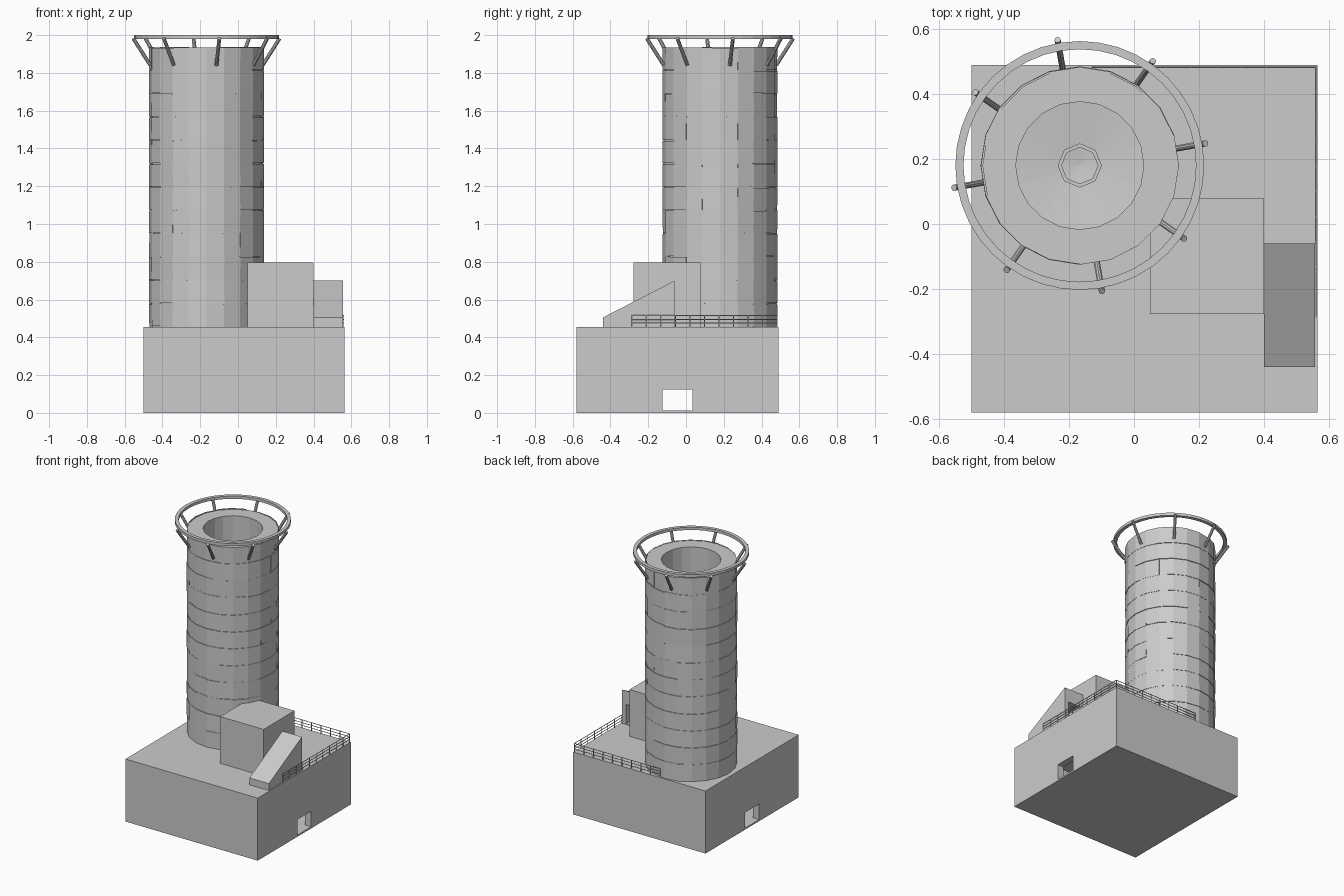
import bpy, bmesh, math, random
from mathutils import Vector

if "Cube" in bpy.data.objects:
    bpy.data.objects.remove(bpy.data.objects["Cube"])

random.seed(4)
CX, CY = -0.167, 0.18      # tower axis
DECK = 0.455               # top of the base


def make(name, bm):
    bmesh.ops.recalc_face_normals(bm, faces=bm.faces)
    me = bpy.data.meshes.new(name)
    bm.to_mesh(me)
    bm.free()
    ob = bpy.data.objects.new(name, me)
    bpy.context.collection.objects.link(ob)
    return ob


def box(name, x0, x1, y0, y1, z0, z1):
    bm = bmesh.new()
    bmesh.ops.create_cube(bm, size=1)
    for v in bm.verts:
        v.co = (x1 if v.co.x > 0 else x0, y1 if v.co.y > 0 else y0, z1 if v.co.z > 0 else z0)
    return make(name, bm)


def cut(ob, cutter):
    m = ob.modifiers.new("cut", 'BOOLEAN')
    m.operation, m.solver, m.object = 'DIFFERENCE', 'EXACT', cutter
    cutter.hide_render = True
    cutter.hide_viewport = True


def lathe(name, profile, sides, closed=False):
    """Revolve (radius, z) points round the tower axis."""
    bm = bmesh.new()
    rings = []
    for r, z in profile:
        if r == 0:
            rings.append([bm.verts.new((CX, CY, z))] * sides)
        else:
            rings.append([bm.verts.new((CX + r * math.cos(2 * math.pi * i / sides),
                                        CY + r * math.sin(2 * math.pi * i / sides), z))
                          for i in range(sides)])
    pairs = list(zip(rings, rings[1:])) + ([(rings[-1], rings[0])] if closed else [])
    for a, b in pairs:
        for i in range(sides):
            j = (i + 1) % sides
            quad = list(dict.fromkeys((a[i], a[j], b[j], b[i])))
            if len(quad) > 2:
                bm.faces.new(quad)
    return make(name, bm)


def rod(bm, a, b, r, sides):
    a, b = Vector(a), Vector(b)
    d = b - a
    new = bmesh.ops.create_cone(bm, cap_ends=True, segments=sides, radius1=r, radius2=r, depth=d.length)
    bmesh.ops.rotate(bm, verts=new['verts'], matrix=d.to_track_quat('Z', 'Y').to_matrix())
    bmesh.ops.translate(bm, verts=new['verts'], vec=(a + b) / 2)


# Hollow base with a doorway on both sides
base = box("base", -0.5, 0.565, -0.58, 0.49, 0, DECK)
cut(base, box("room_cutter", -0.45, 0.515, -0.53, 0.44, 0.012, 0.41))
cut(base, box("doorway_cutter", -0.7, 0.7, -0.125, 0.035, 0.012, 0.125))

# Upper block
box("upper_block", 0.05, 0.40, -0.277, 0.078, DECK, 0.795)

# Sloped stair housing with a doorway at the back
bm = bmesh.new()
side = [bm.verts.new((0.40, y, z)) for y, z in
        ((-0.44, DECK), (-0.44, 0.505), (-0.06, 0.70), (-0.06, DECK))]
ext = bmesh.ops.extrude_face_region(bm, geom=[bm.faces.new(side)])
bmesh.ops.translate(bm, vec=(0.157, 0, 0),
                    verts=[g for g in ext['geom'] if isinstance(g, bmesh.types.BMVert)])
housing = make("stair_housing", bm)
cut(housing, box("stair_door_cutter", 0.43, 0.525, -0.17, 0.0, 0.458, 0.60))

# Tower core with a deep central shaft
SIDES = 20
lathe("tower_core", [(0.299, DECK), (0.299, 1.932), (0.197, 1.932), (0.197, 0.56), (0, 0.54)], SIDES)
lathe("shaft_pipe", [(0.068, 0.54), (0.068, 0.60), (0.056, 0.60), (0.056, 0.54)], 8)

# Cladding: twelve courses of slightly uneven plates
bm = bmesh.new()
COURSES = 12
h = (1.937 - DECK) / COURSES
for c in range(COURSES):
    start = random.randrange(SIDES)
    i = 0
    while i < SIDES:
        n = min(random.randint(2, 7), SIDES - i)
        lo = DECK + c * h + random.uniform(0, 0.004)
        hi = DECK + (c + 1) * h + random.uniform(-0.004, 0.002)
        tilt = random.uniform(-0.003, 0.003)
        r0 = 0.3025 + random.uniform(0, 0.003)
        r1 = 0.3025 + random.uniform(0, 0.003)
        cols = []
        for k in range(n + 1):
            a = 2 * math.pi * (start + i + k) / SIDES
            s = tilt * (2 * k / n - 1)
            cols.append([bm.verts.new((CX + r * math.cos(a), CY + r * math.sin(a), z)) for r, z in
                         ((0.298, lo + s), (r0, lo + s), (r1, min(hi + s, 1.938)), (0.298, min(hi + s, 1.938)))])
        for p, q in zip(cols, cols[1:]):
            for j in range(4):
                bm.faces.new((p[j], q[j], q[(j + 1) % 4], p[(j + 1) % 4]))
        bm.faces.new(cols[0])
        bm.faces.new(cols[-1])
        i += n
make("tower_cladding", bm)

# Crown ring on eight slanted struts
lathe("crown_ring", [(0.358, 1.98), (0.383, 1.98), (0.383, 2.0), (0.358, 2.0)], 40, closed=True)
bm = bmesh.new()
for k in range(8):
    a = math.radians(10 + 45 * k)
    c, s = math.cos(a), math.sin(a)
    rod(bm, (CX + 0.303 * c, CY + 0.303 * s, 1.842), (CX + 0.393 * c, CY + 0.393 * s, 1.982), 0.01, 10)
make("crown_struts", bm)

# Railing along the right and back edges
bm = bmesh.new()
X, Y, R = 0.56, 0.483, 0.0025
for z in (0.475, 0.495, 0.515):
    rod(bm, (X, -0.285, z), (X, Y, z), R, 6)
    rod(bm, (X, Y, z), (-0.13, Y, z), R, 6)
for k in range(11):
    y = -0.285 + (Y + 0.285) * k / 10
    rod(bm, (X, y, DECK), (X, y, 0.517), R, 6)
for k in range(1, 10):
    x = X - 0.69 * k / 9
    rod(bm, (x, Y, DECK), (x, Y, 0.517), R, 6)
make("railing", bm)
